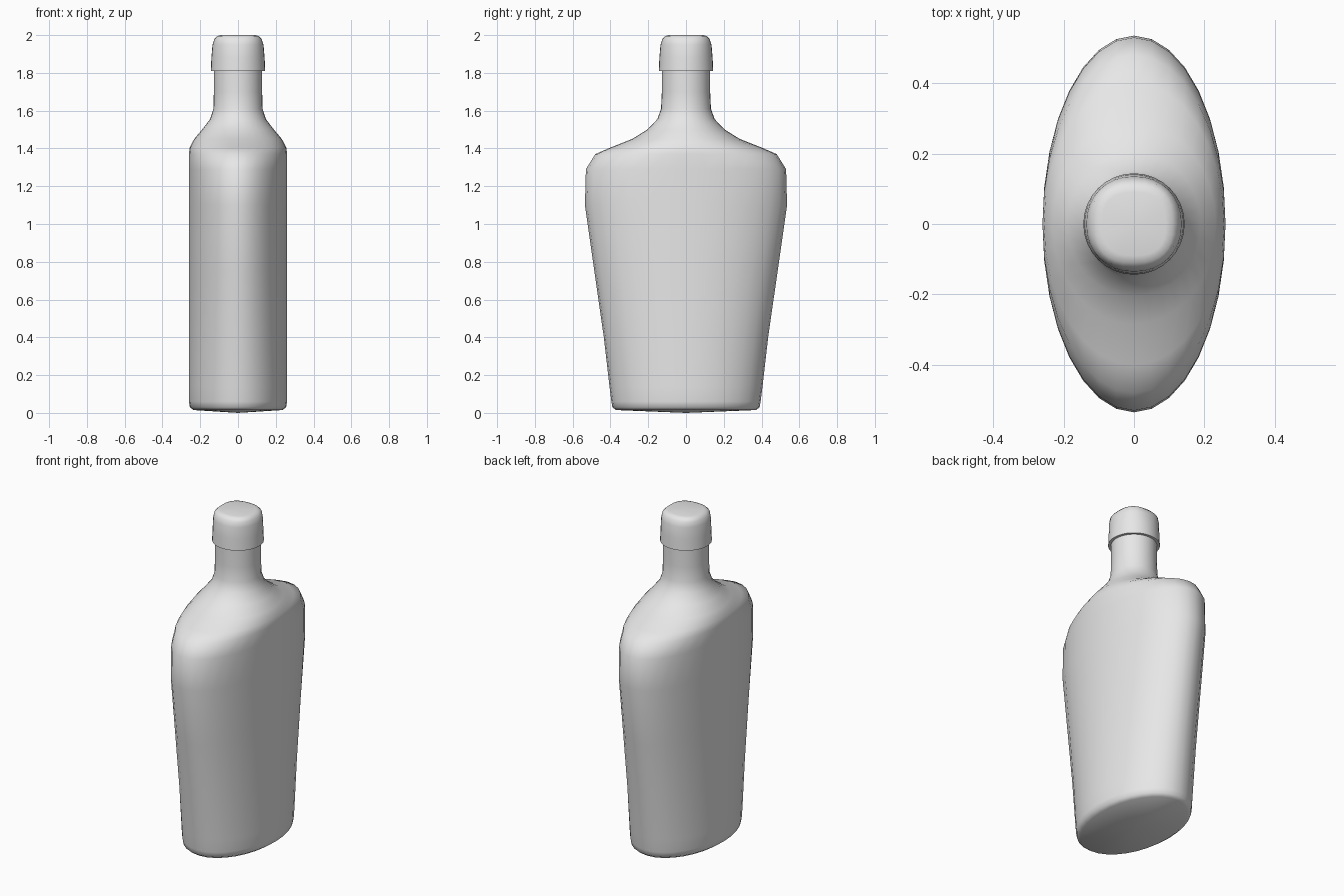
import bpy, bmesh, math

cube = bpy.data.objects.get("Cube")
if cube:
    bpy.data.objects.remove(cube)

SIDES = 32

grey = bpy.data.materials.new("light_grey")
grey.use_nodes = True
colour = (0.8, 0.8, 0.8, 1)
grey.diffuse_color = colour
grey.node_tree.nodes["Principled BSDF"].inputs["Base Color"].default_value = colour


def ring_point(angle, rx, ry, power):
    """Point on an ellipse, squared off when power is above 2."""
    c, s = math.cos(angle), math.sin(angle)
    e = 2 / power
    return (math.copysign(abs(c) ** e, c) * rx, math.copysign(abs(s) ** e, s) * ry)


def loft(name, sections, bottom_z, top_z):
    """Skin a stack of (z, x radius, y radius, power) and close both ends."""
    bm = bmesh.new()
    rings = []
    for z, rx, ry, power in sections:
        points = [ring_point(math.tau * i / SIDES, rx, ry, power) for i in range(SIDES)]
        rings.append([bm.verts.new((x, y, z)) for x, y in points])
    for low, high in zip(rings, rings[1:]):
        for i in range(SIDES):
            j = (i + 1) % SIDES
            bm.faces.new((low[i], low[j], high[j], high[i]))
    for ring, z in ((rings[0], bottom_z), (rings[-1], top_z)):
        centre = bm.verts.new((0, 0, z))
        for i in range(SIDES):
            bm.faces.new((ring[i], ring[(i + 1) % SIDES], centre))
    bmesh.ops.recalc_face_normals(bm, faces=bm.faces)
    mesh = bpy.data.meshes.new(name)
    bm.to_mesh(mesh)
    bm.free()
    obj = bpy.data.objects.new(name, mesh)
    bpy.context.collection.objects.link(obj)
    mesh.materials.append(grey)
    bpy.ops.object.select_all(action="DESELECT")
    obj.select_set(True)
    bpy.context.view_layer.objects.active = obj
    bpy.ops.object.shade_smooth_by_angle(angle=math.radians(65))
    return obj


# Flask body: tapered oval, rounded shoulders, round neck
body = [
    (0.015, 0.235, 0.37), (0.03, 0.255, 0.39), (0.06, 0.26, 0.395),
    (0.14, 0.26, 0.405), (0.4, 0.26, 0.435), (0.75, 0.26, 0.485),
    (1.1, 0.26, 0.535), (1.29, 0.26, 0.53), (1.37, 0.26, 0.48),
    (1.405, 0.256, 0.40), (1.45, 0.232, 0.285), (1.5, 0.19, 0.205),
    (1.555, 0.148, 0.152), (1.61, 0.13, 0.132), (1.7, 0.128, 0.128),
    (1.83, 0.128, 0.128),
]
loft("bottle_body", [(*s, 2) for s in body], 0.0, 1.83)

# Cap: round skirt easing into a slightly squared, rounded top
cap = [
    (1.81, 0.144, 2), (1.88, 0.141, 2), (1.95, 0.135, 2.15),
    (1.98, 0.125, 2.4), (1.995, 0.11, 2.6), (2.0, 0.09, 2.6),
]
loft("bottle_cap", [(z, r, r, p) for z, r, p in cap], 1.81, 2.0)
